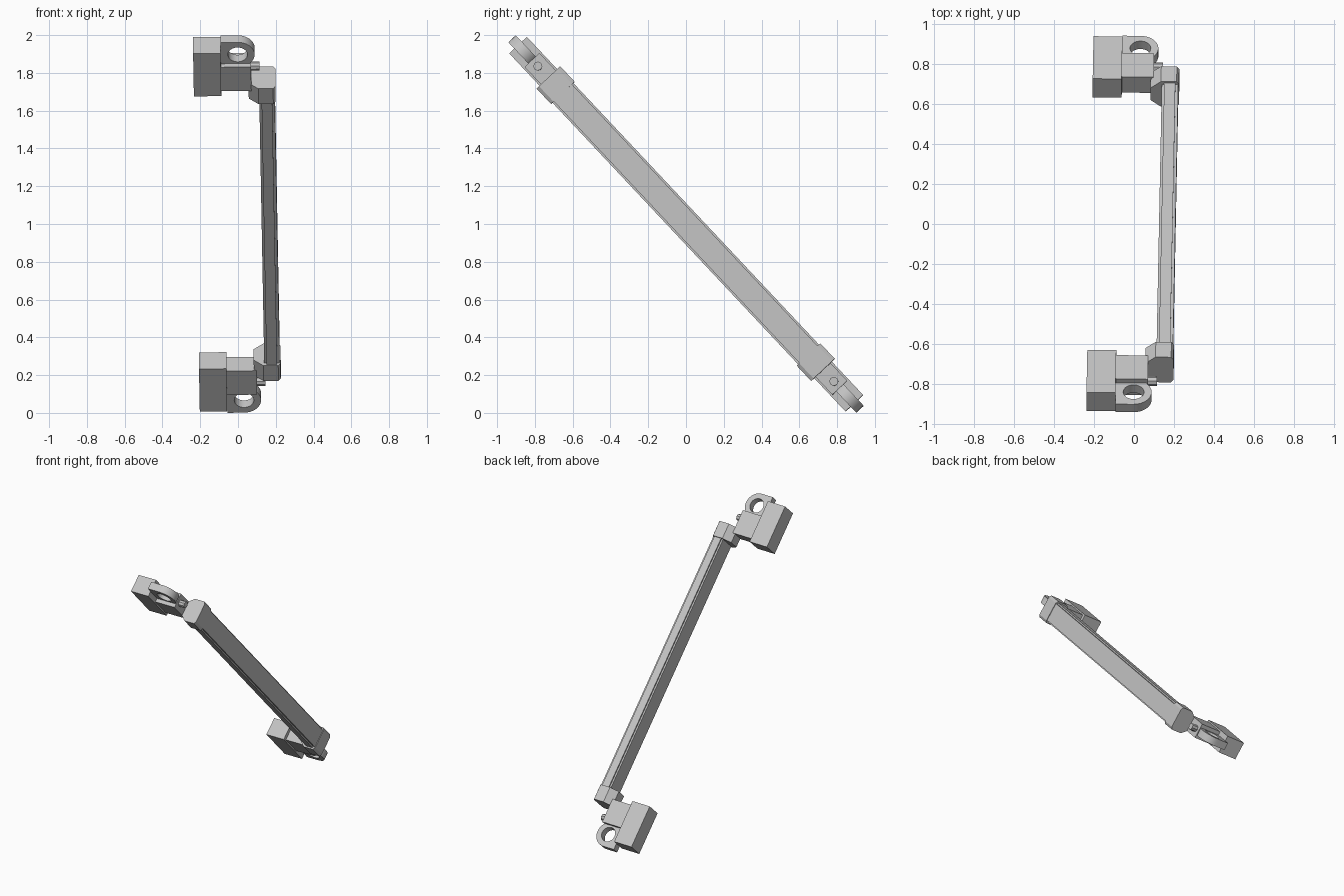
import bpy, bmesh, math
from mathutils import Matrix, Vector

if "Cube" in bpy.data.objects:
    bpy.data.objects.remove(bpy.data.objects["Cube"], do_unlink=True)

grey = bpy.data.materials.new("light_grey")
grey.diffuse_color = (0.55, 0.55, 0.55, 1)
grey.use_nodes = True
grey.node_tree.nodes["Principled BSDF"].inputs["Base Color"].default_value = grey.diffuse_color

# Local frame: x across, y along the arm (downwards to the back), z through its depth
POSE = (Matrix.Translation((0, 0, 1)) @ Matrix.Rotation(math.radians(-46.8), 4, 'X')
        @ Matrix.Rotation(-0.0136, 4, 'Z'))


def finish(name, bm):
    """Orient, pose and link a part."""
    bmesh.ops.recalc_face_normals(bm, faces=bm.faces)
    bm.transform(POSE)
    bmesh.ops.recalc_face_normals(bm, faces=bm.faces)
    mesh = bpy.data.meshes.new(name)
    bm.to_mesh(mesh)
    bm.free()
    mesh.materials.append(grey)
    ob = bpy.data.objects.new(name, mesh)
    bpy.context.collection.objects.link(ob)
    return ob


def prism(name, profile, y0, y1):
    """Extrude an (x, z) profile along the arm."""
    bm = bmesh.new()
    face = bm.faces.new([bm.verts.new((x, y0, z)) for x, z in profile])
    ext = bmesh.ops.extrude_face_region(bm, geom=[face])
    moved = [g for g in ext["geom"] if isinstance(g, bmesh.types.BMVert)]
    bmesh.ops.translate(bm, verts=moved, vec=(0, y1 - y0, 0))
    return finish(name, bm)


def box(name, x0, x1, y0, y1, half):
    return prism(name, [(x0, -half), (x1, -half), (x1, half), (x0, half)], y0, y1)


def eyelet(name, cx, cy, outer, inner, half, n=32):
    """Plate with a round hole: rounded on one side, square on the other."""
    bm = bmesh.new()
    rings = []
    for z, hole in ((-half, False), (half, False), (half, True), (-half, True)):
        ring = []
        for i in range(n):
            a = math.tau * i / n
            c, s = math.cos(a), math.sin(a)
            r = inner if hole else outer
            if not hole and c < 0:
                r /= max(abs(c), abs(s))
            ring.append(bm.verts.new((cx + r * c, cy + r * s, z)))
        rings.append(ring)
    for k in range(4):
        a, b = rings[k], rings[(k + 1) % 4]
        for i in range(n):
            j = (i + 1) % n
            bm.faces.new((a[i], a[j], b[j], b[i]))
    ob = finish(name, bm)
    bpy.ops.object.select_all(action='DESELECT')
    ob.select_set(True)
    bpy.context.view_layer.objects.active = ob
    bpy.ops.object.shade_smooth_by_angle(angle=math.radians(30))


def pin(name, x0, x1, y, radius):
    bm = bmesh.new()
    place = (Matrix.Translation(((x0 + x1) / 2, y, 0))
             @ Matrix.Rotation(math.pi / 2, 4, 'Y'))
    bmesh.ops.create_cone(bm, cap_ends=True, segments=8, radius1=radius,
                          radius2=radius, depth=x1 - x0, matrix=place)
    finish(name, bm)


# Long arm: core beam with raised strips along both edges
box("arm_beam", 0.126, 0.208, -1.0, 1.0, 0.066)
box("arm_edge_strips", 0.138, 0.194, -1.0, 1.0, 0.076)

# Chamfered cap cross-section, symmetric through the depth
half_cap = [(0.07, 0.042), (0.122, 0.086), (0.2, 0.086), (0.212, 0.068)]
cap = half_cap + [(x, -z) for x, z in reversed(half_cap)]

# The same hinge assembly at each end
for side, end in (("upper", -1), ("lower", 1)):
    prism(side + "_arm_cap", cap, 0.95 * end, 1.062 * end)
    box(side + "_hinge_body", -0.08, 0.085, 1.016 * end, 1.19 * end, 0.054)
    box(side + "_mount_block", -0.22, -0.075, 0.99 * end, 1.3 * end, 0.064)
    eyelet(side + "_eyelet", 0.015, 1.255 * end, 0.09, 0.052, 0.027)
    pin(side + "_hinge_pin", 0.05, 0.13, 1.145 * end, 0.024)
